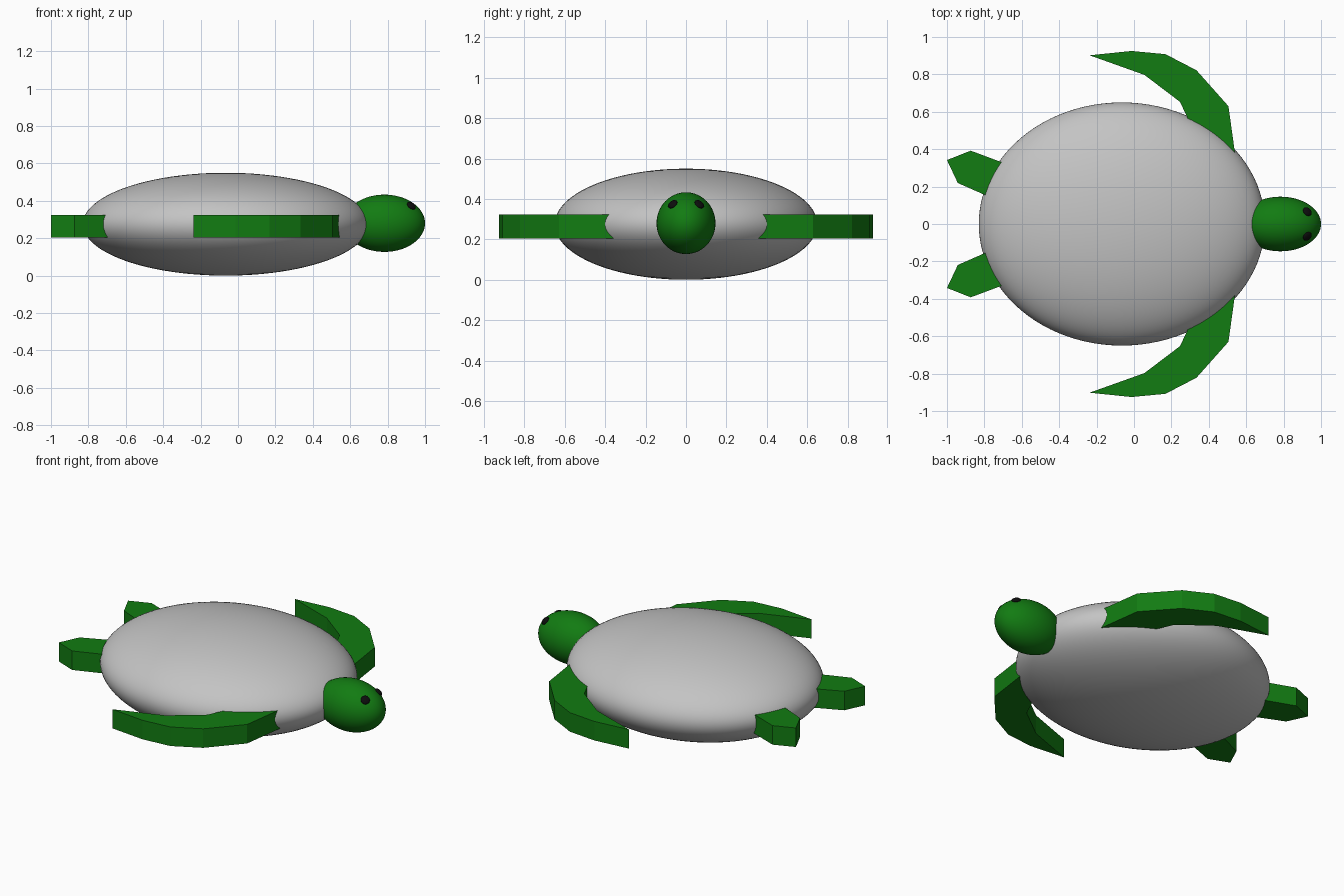
import bpy, bmesh
from mathutils import Vector

if "Cube" in bpy.data.objects:
    bpy.data.objects.remove(bpy.data.objects["Cube"])


def material(name, rgb):
    m = bpy.data.materials.new(name)
    m.diffuse_color = (*rgb, 1)
    m.use_nodes = True
    m.node_tree.nodes["Principled BSDF"].inputs["Base Color"].default_value = m.diffuse_color
    return m


GREY = material("shell grey", (0.55, 0.55, 0.55))
GREEN = material("skin green", (0.006, 0.2, 0.006))
BLACK = material("eye black", (0.004, 0.004, 0.004))


def ellipsoid(name, center, radii, mat, segs=64, rings=32, normal=None):
    bpy.ops.mesh.primitive_uv_sphere_add(segments=segs, ring_count=rings, radius=1, location=center)
    ob = bpy.context.object
    ob.name = name
    ob.scale = radii
    if normal:
        ob.rotation_euler = normal.to_track_quat('Z', 'Y').to_euler()
    bpy.ops.object.shade_smooth()
    ob.data.materials.append(mat)
    return ob


def flipper(name, outline, side, z0=0.205, z1=0.324):
    # flat slab: outline in plan, extruded upward
    bm = bmesh.new()
    face = bm.faces.new([bm.verts.new((x, y * side, z0)) for x, y in outline])
    ext = bmesh.ops.extrude_face_region(bm, geom=[face])
    top = [v for v in ext["geom"] if isinstance(v, bmesh.types.BMVert)]
    bmesh.ops.translate(bm, verts=top, vec=(0, 0, z1 - z0))
    bmesh.ops.recalc_face_normals(bm, faces=bm.faces)
    mesh = bpy.data.meshes.new(name)
    bm.to_mesh(mesh)
    bm.free()
    ob = bpy.data.objects.new(name, mesh)
    bpy.context.collection.objects.link(ob)
    mesh.materials.append(GREEN)


# Shell and head
ellipsoid("shell", (-0.065, 0, 0.275), (0.765, 0.65, 0.275), GREY, 96, 48)
HC, HR = Vector((0.783, 0, 0.28)), Vector((0.217, 0.146, 0.153))
ellipsoid("head", HC, HR, GREEN)

# Flipper outlines, inner ends buried in the shell
FRONT = [(-0.238, 0.902), (0.056, 0.797), (0.246, 0.653), (0.36, 0.41), (0.548, 0.32),
         (0.505, 0.63), (0.334, 0.822), (0.168, 0.908), (-0.013, 0.925)]
REAR = [(-0.60, 0.29), (-0.873, 0.392), (-1.0, 0.342), (-0.942, 0.219), (-0.66, 0.095)]

for side, label in ((1, "left"), (-1, "right")):
    flipper(label + "_front_flipper", FRONT, side)
    flipper(label + "_rear_flipper", REAR, side)
    # Eyes: flattened beads lying on the head surface
    eye = Vector((0.927, 0.066 * side, 0.374))
    n = Vector([(e - c) / r ** 2 for e, c, r in zip(eye, HC, HR)]).normalized()
    ellipsoid(label + "_eye", eye, (0.026, 0.026, 0.012), BLACK, 24, 12, n)
